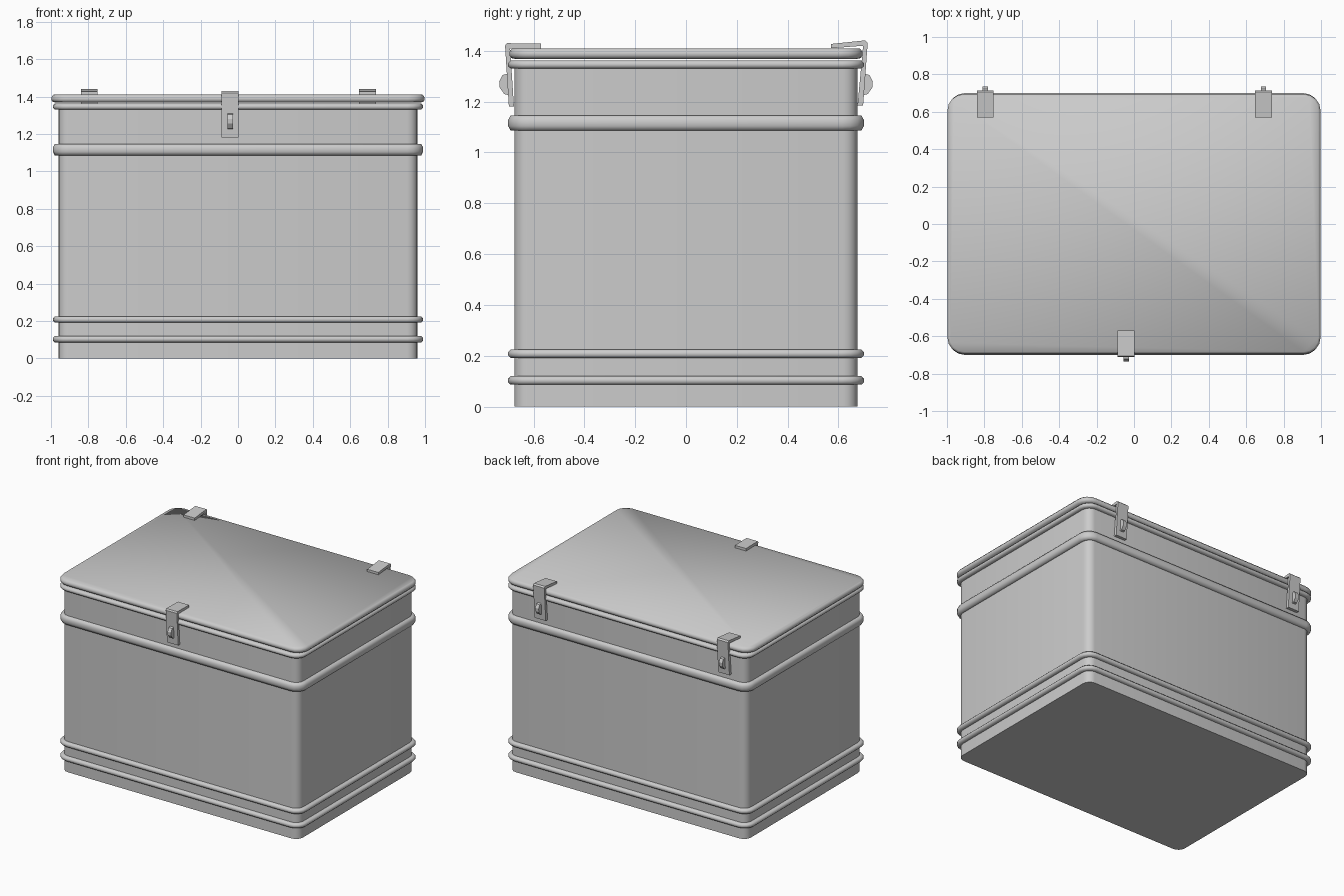
import bpy
import bmesh
import math

cube = bpy.data.objects.get("Cube")
if cube:
    bpy.data.objects.remove(cube, do_unlink=True)

# Single painted-metal colour
metal = bpy.data.materials.new("grey metal")
metal.use_nodes = True
GREY = (0.6, 0.6, 0.6, 1)
metal.diffuse_color = GREY
metal.node_tree.nodes["Principled BSDF"].inputs["Base Color"].default_value = GREY


def finish(name, bm, angle):
    mesh = bpy.data.meshes.new(name)
    bm.to_mesh(mesh)
    bm.free()
    mesh.materials.append(metal)
    obj = bpy.data.objects.new(name, mesh)
    bpy.context.collection.objects.link(obj)
    bpy.ops.object.select_all(action='DESELECT')
    obj.select_set(True)
    bpy.context.view_layer.objects.active = obj
    bpy.ops.object.shade_smooth_by_angle(angle=math.radians(angle))
    return obj


def rounded_loop(bm, hx, hy, radius, z, steps=4):
    """Counter-clockwise rounded rectangle of vertices."""
    verts = []
    for corner, (sx, sy) in enumerate([(1, 1), (-1, 1), (-1, -1), (1, -1)]):
        for i in range(steps + 1):
            a = math.pi / 2 * (corner + i / steps)
            verts.append(bm.verts.new((sx * (hx - radius) + radius * math.cos(a),
                                       sy * (hy - radius) + radius * math.sin(a), z)))
    return verts


def stack(name, hx, hy, radius, sections, angle, capped):
    """Skin through rounded rectangles given as (inset, height)."""
    bm = bmesh.new()
    loops = [rounded_loop(bm, hx - d, hy - d, radius - d, z) for d, z in sections]
    for low, high in zip(loops, loops[1:]):
        n = len(low)
        for i in range(n):
            j = (i + 1) % n
            bm.faces.new((low[i], low[j], high[j], high[i]))
    if capped:
        bm.faces.new(reversed(loops[0]))
        bm.faces.new(loops[-1])
    return finish(name, bm, angle)


def prism(name, outline, x, width, side):
    """Outline of (outward distance, height) extruded across x."""
    bm = bmesh.new()
    face = bm.faces.new([bm.verts.new((x - width / 2, side * y, z)) for y, z in outline])
    ext = bmesh.ops.extrude_face_region(bm, geom=[face])
    moved = [v for v in ext["geom"] if isinstance(v, bmesh.types.BMVert)]
    bmesh.ops.translate(bm, verts=moved, vec=(width, 0, 0))
    bmesh.ops.recalc_face_normals(bm, faces=bm.faces)
    return finish(name, bm, 30)


# Box body
stack("box_body", 0.96, 0.675, 0.055, [(0, 0), (0, 1.36)], 40, True)

# Rounded reinforcing bands around the body
bands = [("lower_band", 0.103, 0.017), ("second_band", 0.208, 0.017),
         ("upper_band", 1.116, 0.03), ("rim_band", 1.346, 0.016)]
for name, z, half in bands:
    profile = [(0.028, -1), (0.01, -1), (0, -0.4), (0, 0.4), (0.01, 1), (0.028, 1)]
    stack(name, 0.99, 0.7, 0.085, [(d, z + k * half) for d, k in profile], 65, False)

# Lid with a rolled edge, floating just above the rim
stack("lid", 0.998, 0.695, 0.09,
      [(0.03, 1.367), (0.008, 1.371), (0, 1.382), (0, 1.396), (0.012, 1.41)], 70, True)

# Bent clasps: one in front, two behind
front_clip = [(0.57, 1.41), (0.57, 1.428), (0.705, 1.43), (0.712, 1.42),
              (0.697, 1.18), (0.677, 1.18), (0.692, 1.41)]
back_clip = [(0.57, 1.41), (0.57, 1.427), (0.705, 1.441), (0.715, 1.432),
             (0.697, 1.185), (0.675, 1.185), (0.697, 1.42)]
knob = [(0.695, 1.225), (0.715, 1.23), (0.733, 1.255), (0.735, 1.28),
        (0.722, 1.305), (0.7, 1.31)]
for name, x, side, clip in [("front", -0.042, -1, front_clip),
                            ("back_right", -0.795, 1, back_clip),
                            ("back_left", 0.693, 1, back_clip)]:
    prism(name + "_clasp", clip, x, 0.09, side)
    prism(name + "_clasp_catch", knob, x, 0.028, side)
